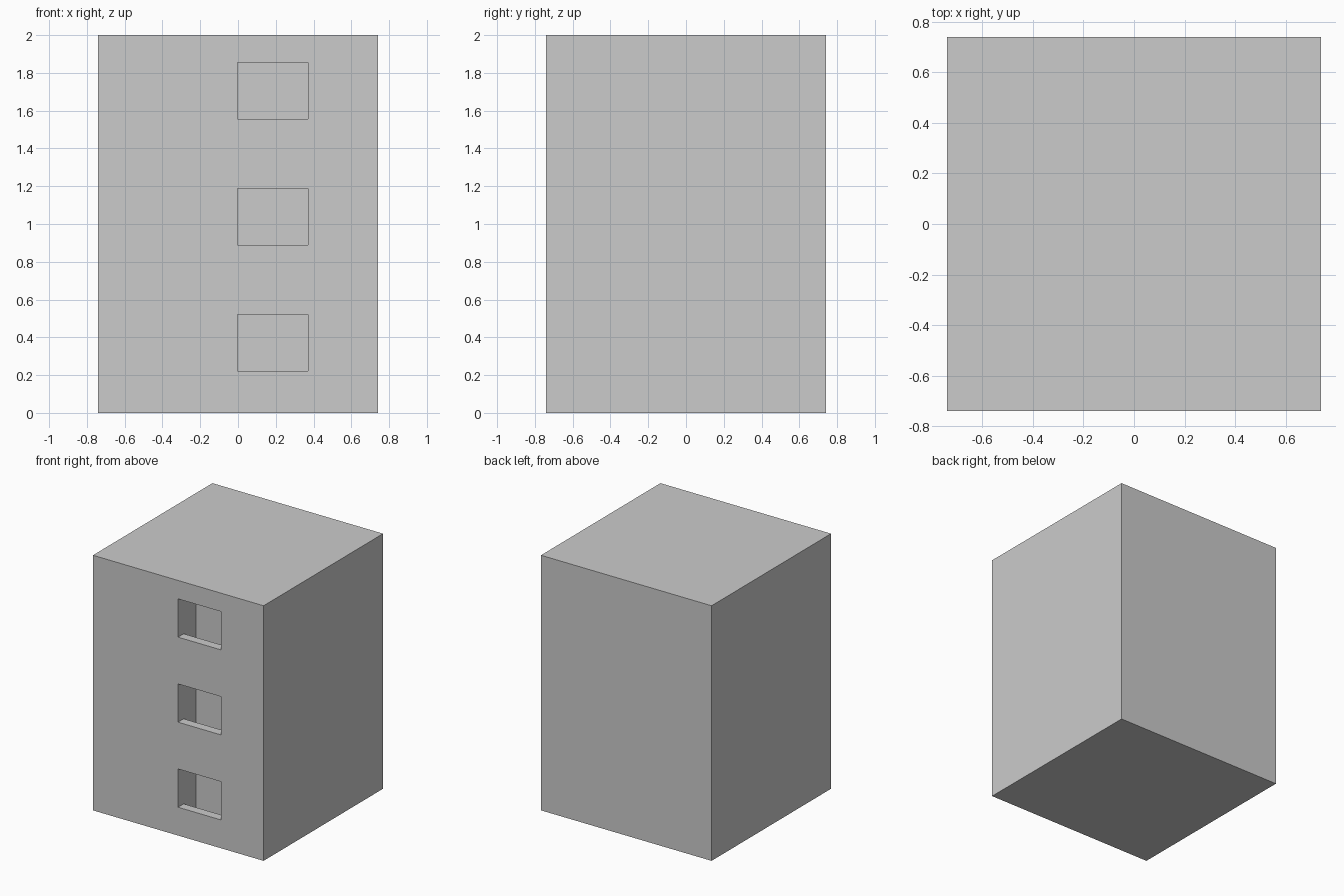
import bpy, bmesh

if "Cube" in bpy.data.objects:
    bpy.data.objects.remove(bpy.data.objects["Cube"])

W, H, STOREYS = 1.48, 2.0, 3
STOREY = H / STOREYS
FRONT = -W / 2


def new_object(name, bm):
    bmesh.ops.recalc_face_normals(bm, faces=bm.faces)
    mesh = bpy.data.meshes.new(name)
    bm.to_mesh(mesh)
    bm.free()
    obj = bpy.data.objects.new(name, mesh)
    bpy.context.collection.objects.link(obj)
    return obj


def prism_x(bm, profile, x0, x1):
    """Extrude a (y, z) profile from x0 to x1."""
    face = bm.faces.new([bm.verts.new((x0, y, z)) for y, z in profile])
    ext = bmesh.ops.extrude_face_region(bm, geom=[face])
    verts = [g for g in ext["geom"] if isinstance(g, bmesh.types.BMVert)]
    bmesh.ops.translate(bm, verts=verts, vec=(x1 - x0, 0, 0))


# Solid building block
bm = bmesh.new()
prism_x(bm, [(FRONT, 0), (-FRONT, 0), (-FRONT, H), (FRONT, H)], -W / 2, W / 2)
building = new_object("building_block", bm)

# Balcony recesses: L-shaped profile leaves a flush parapet at the front
bm = bmesh.new()
depth, parapet = 0.222, 0.07
for i in range(STOREYS):
    z = i * STOREY
    prism_x(bm, [(FRONT - 0.1, z + 0.222), (FRONT + parapet, z + 0.222),
                 (FRONT + parapet, z + 0.074), (FRONT + depth, z + 0.074),
                 (FRONT + depth, z + 0.522), (FRONT - 0.1, z + 0.522)],
            -0.002, 0.37)
cutter = new_object("balcony_cutter", bm)
cutter.hide_render = True
cutter.hide_viewport = False
cutter.display_type = 'WIRE'

mod = building.modifiers.new("balconies", 'BOOLEAN')
mod.operation = 'DIFFERENCE'
mod.solver = 'EXACT'
mod.object = cutter
